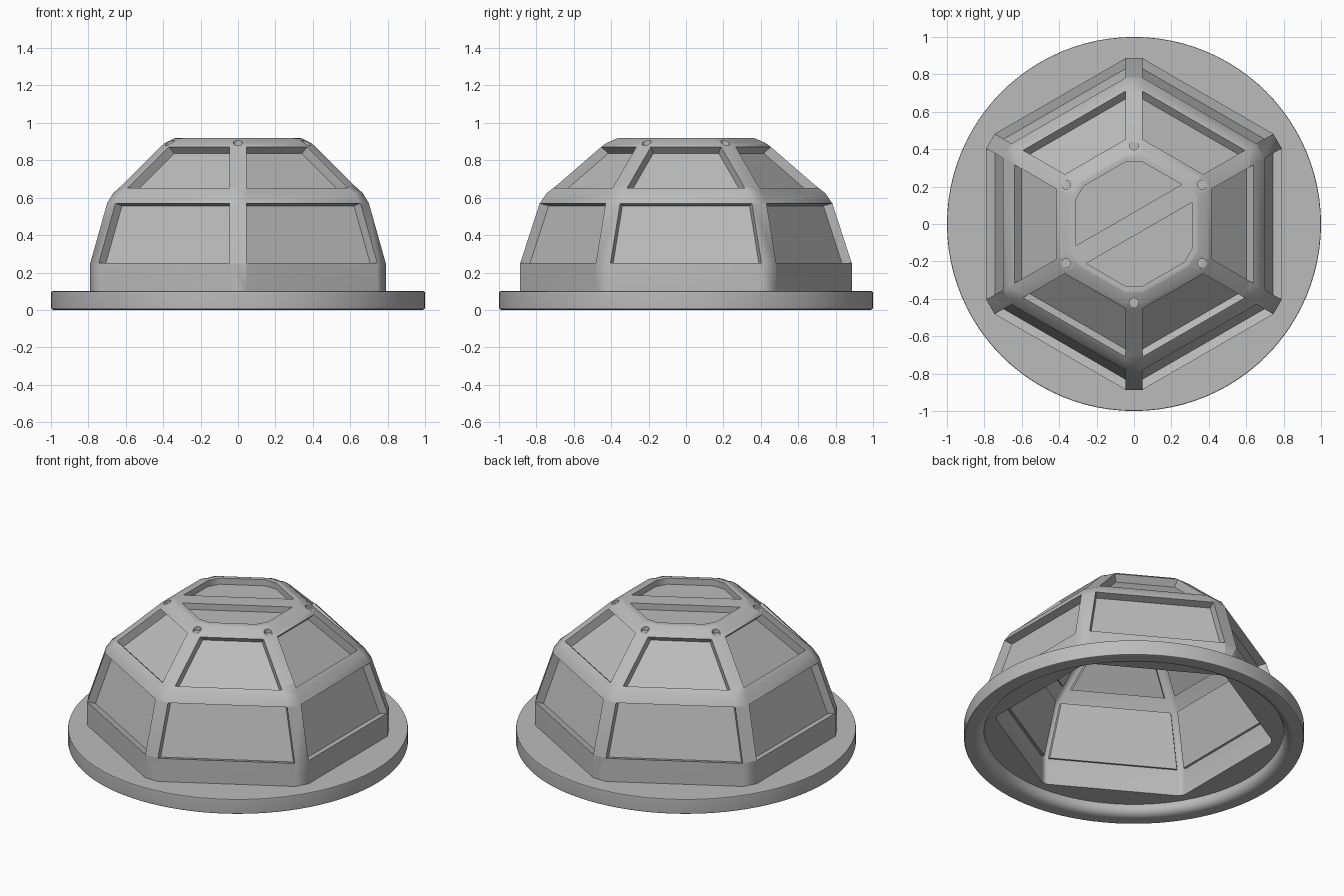
import bpy, bmesh, math
from mathutils import Matrix, Vector

cube = bpy.data.objects.get("Cube")
if cube:
    bpy.data.objects.remove(cube, do_unlink=True)

grey = bpy.data.materials.new("plain grey")
grey.use_nodes = True
grey.diffuse_color = (0.5, 0.5, 0.5, 1)
grey.node_tree.nodes["Principled BSDF"].inputs["Base Color"].default_value = (0.5, 0.5, 0.5, 1)

COS30 = math.cos(math.radians(30))
RIB = 0.045  # half width of a rib


def finish(bm, name):
    bmesh.ops.recalc_face_normals(bm, faces=bm.faces[:])
    mesh = bpy.data.meshes.new(name)
    bm.to_mesh(mesh)
    bm.free()
    mesh.materials.append(grey)
    ob = bpy.data.objects.new(name, mesh)
    bpy.context.collection.objects.link(ob)
    return ob


def circle(r, n=96):
    return [(r * math.cos(math.tau * i / n), r * math.sin(math.tau * i / n)) for i in range(n)]


def hexagon(apothem, r=0.09):
    """Hexagon with chamfered corners; flats face +x and -x."""
    pts = []
    for k in range(6):
        a = math.radians(30 + 60 * k)
        c = (apothem - r) / COS30
        for t in (a - math.radians(30), a + math.radians(30)):
            pts.append((c * math.cos(a) + r * math.cos(t), c * math.sin(a) + r * math.sin(t)))
    return pts


def sharp_hexagon(apothem):
    return hexagon(apothem, 0.04)


def loft(bm, outline, profile):
    rings = [[bm.verts.new((x, y, z)) for x, y in outline(size)] for size, z in profile]
    n = len(rings[0])
    for low, high in zip(rings, rings[1:]):
        for i in range(n):
            j = (i + 1) % n
            bm.faces.new((low[i], low[j], high[j], high[i]))
    bm.faces.new(rings[0][::-1])
    bm.faces.new(rings[-1])


def solid(name, outline, profile):
    bm = bmesh.new()
    loft(bm, outline, profile)
    return finish(bm, name)


def boolean(ob, tool, operation):
    mod = ob.modifiers.new("cut", "BOOLEAN")
    mod.operation = operation
    mod.solver = "EXACT"
    mod.object = tool
    bpy.context.view_layer.objects.active = ob
    bpy.ops.object.modifier_apply(modifier=mod.name)
    bpy.data.objects.remove(tool, do_unlink=True)


# Each tier of wall: apothem at a height, and its outward normal in x and z
LOWER = (lambda z: 0.79 - 0.281 * (z - 0.25), Vector((0.963, 0.271)))
UPPER = (lambda z: 1.287 - z, Vector((0.707, 0.707)))


def wedges(bm, tier, z0, z1, near, far):
    """Six trapezoid blocks between the ribs, pushed into the wall and tapering slightly."""
    wall, normal = tier
    for k in range(6):
        made = bmesh.ops.create_cube(bm, size=2)["verts"]
        for v in made:
            sx, sy, sz = v.co
            z = z1 if sz > 0 else z0
            depth = near if sx > 0 else far
            y = (wall(z) * 0.5 - RIB) / COS30 - 0.25 * depth
            v.co = (wall(z) - depth * normal.x, sy * y, z - depth * normal.y)
        bmesh.ops.rotate(bm, verts=made, cent=(0, 0, 0),
                         matrix=Matrix.Rotation(math.radians(60 * k), 3, "Z"))


# Dome shell on a round flange
dome = solid("dome_frame", hexagon, [
    (0.79, 0.05), (0.79, 0.25), (0.70, 0.57), (0.667, 0.625), (0.62, 0.667),
    (0.41, 0.877), (0.39, 0.893), (0.345, 0.916), (0.33, 0.92)])
boolean(dome, solid("flange", circle, [
    (0.988, 0), (0.996, 0.004), (1, 0.012), (1, 0.092), (0.998, 0.098), (0.992, 0.1)]), "UNION")

# Hollow inside and the rounded rebate underneath
boolean(dome, solid("cavity", sharp_hexagon, [
    (0.72, -0.1), (0.72, 0.25), (0.633, 0.555), (0.348, 0.84)]), "DIFFERENCE")
boolean(dome, solid("rebate", circle, [
    (0.94, -0.05), (0.935, 0), (0.91, 0.006), (0.892, 0.02), (0.882, 0.04), (0.88, 0.068)]), "DIFFERENCE")

# Window recesses in two tiers
bm = bmesh.new()
wedges(bm, LOWER, 0.25, 0.57, -0.1, 0.05)
wedges(bm, UPPER, 0.65, 0.872, -0.1, 0.05)
boolean(dome, finish(bm, "recesses"), "DIFFERENCE")

# Roof pocket in two halves, leaving a diagonal bar
bar_normal = Vector((-0.5, COS30, 0))
for side in (1, -1):
    bm = bmesh.new()
    loft(bm, lambda a: hexagon(a, 0.08), [(0.31, 0.88), (0.31, 1.0)])
    cut = bmesh.ops.bisect_plane(bm, geom=bm.verts[:] + bm.edges[:] + bm.faces[:],
                                 plane_co=bar_normal * 0.055 * side,
                                 plane_no=bar_normal * side, clear_inner=True)
    rim = [e for e in cut["geom_cut"] if isinstance(e, bmesh.types.BMEdge)]
    bmesh.ops.holes_fill(bm, edges=rim, sides=0)
    boolean(dome, finish(bm, "pocket"), "DIFFERENCE")

# Bolt holes at the top of each rib
bm = bmesh.new()
for k in range(6):
    a = math.radians(30 + 60 * k)
    bmesh.ops.create_cone(bm, cap_ends=True, segments=20, radius1=0.024, radius2=0.024, depth=0.1,
                          matrix=Matrix.Translation((0.42 * math.cos(a), 0.42 * math.sin(a), 0.93)))
boolean(dome, finish(bm, "bolt_holes"), "DIFFERENCE")

# Raised panel backs on the inside of the shell
bm = bmesh.new()
wedges(bm, LOWER, 0.26, 0.585, 0.06, 0.092)
finish(bm, "lower_panel_backs")
bm = bmesh.new()
wedges(bm, UPPER, 0.68, 0.895, 0.06, 0.09)
finish(bm, "upper_panel_backs")

# Soft shading across the chamfers
bpy.ops.object.select_all(action="DESELECT")
dome.select_set(True)
bpy.context.view_layer.objects.active = dome
bpy.ops.object.shade_smooth_by_angle(angle=math.radians(35))
weighted = dome.modifiers.new("even_shading", "WEIGHTED_NORMAL")
weighted.keep_sharp = True
